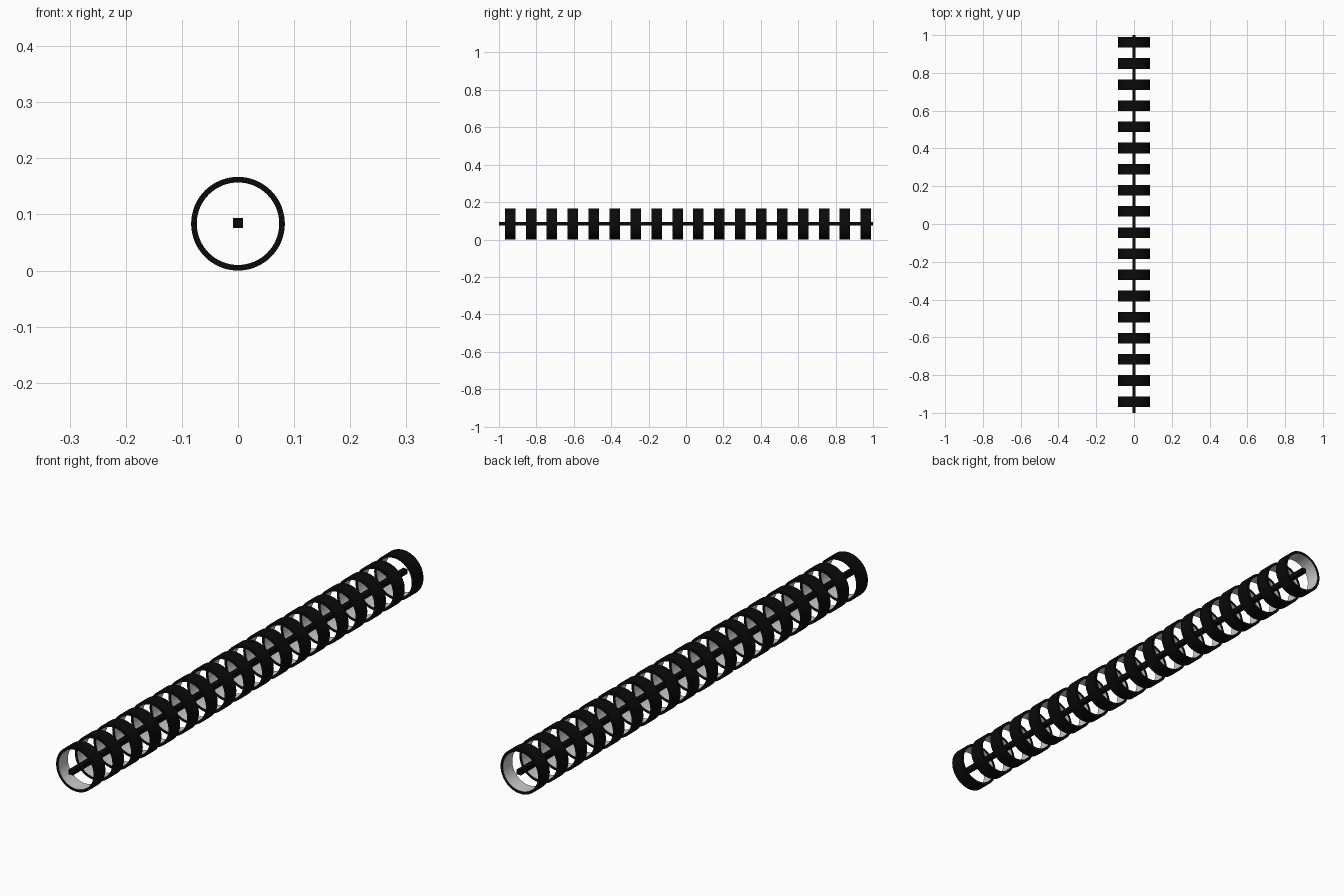
import bpy, bmesh
from math import cos, sin, tau

if "Cube" in bpy.data.objects:
    bpy.data.objects.remove(bpy.data.objects["Cube"])

R_OUT, R_IN, WIDTH = 0.0835, 0.0735, 0.056
COUNT, FIRST, STEP = 18, -0.9405, 0.1119
SEG = 64


def material(name, v):
    m = bpy.data.materials.new(name)
    m.diffuse_color = (v, v, v, 1)
    m.use_nodes = True
    m.node_tree.nodes["Principled BSDF"].inputs["Base Color"].default_value = m.diffuse_color
    return m


black = material("black", 0.003)
grey = material("inner_grey", 0.6)

# one ring: rectangular section swept round the y axis, pale on the inside
bm = bmesh.new()
section = [(R_OUT, -WIDTH / 2), (R_OUT, WIDTH / 2), (R_IN, WIDTH / 2), (R_IN, -WIDTH / 2)]
loops = [[bm.verts.new((r * cos(tau * i / SEG), y, r * sin(tau * i / SEG)))
          for r, y in section] for i in range(SEG)]
for i in range(SEG):
    a, b = loops[i], loops[(i + 1) % SEG]
    for k in range(4):
        n = (k + 1) % 4
        f = bm.faces.new((a[k], a[n], b[n], b[k]))
        f.material_index = 1 if k == 2 else 0
        f.smooth = k in (0, 2)
bmesh.ops.recalc_face_normals(bm, faces=bm.faces)
for e in bm.edges:
    e.smooth = e.calc_face_angle() < 0.5
ring_mesh = bpy.data.meshes.new("ring")
bm.to_mesh(ring_mesh)
bm.free()
ring_mesh.materials.append(black)
ring_mesh.materials.append(grey)

# row of rings
for i in range(COUNT):
    ring = bpy.data.objects.new(f"ring_{i + 1}", ring_mesh)
    ring.location = (0, FIRST + i * STEP, R_OUT)
    bpy.context.collection.objects.link(ring)

# square centre rod
bpy.ops.mesh.primitive_cube_add(size=1, location=(0, 0, R_OUT + 0.001))
rod = bpy.context.object
rod.name = "centre_rod"
rod.scale = (0.018, 2, 0.018)
rod.data.materials.append(black)
